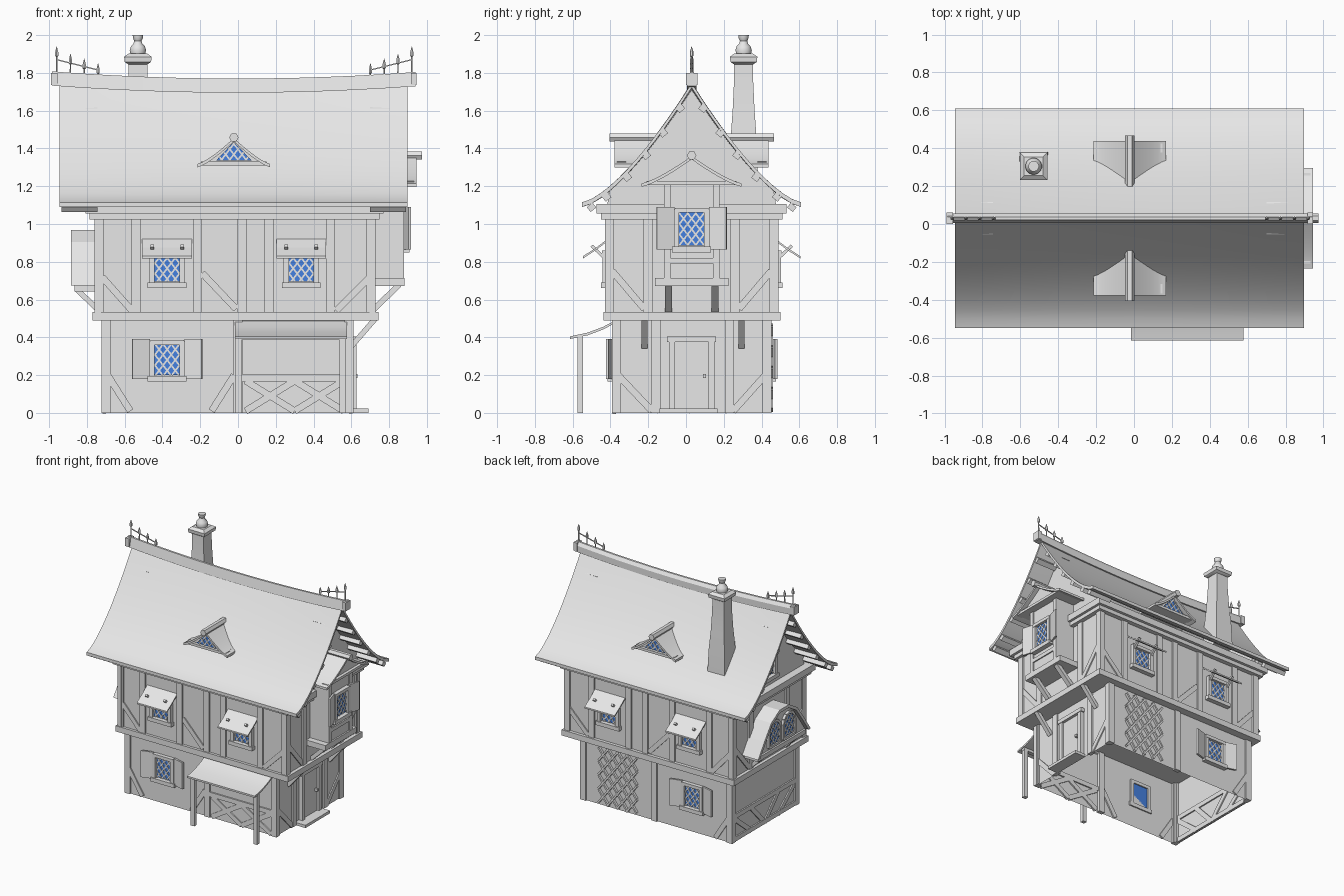
import bpy, bmesh, math
from mathutils import Matrix, Vector

if "Cube" in bpy.data.objects:
    bpy.data.objects.remove(bpy.data.objects["Cube"])


def material(name, color):
    mat = bpy.data.materials.new(name)
    mat.use_nodes = True
    mat.diffuse_color = (*color, 1)
    mat.node_tree.nodes["Principled BSDF"].inputs["Base Color"].default_value = (*color, 1)
    return mat


GREY = material("plain grey", (0.8, 0.8, 0.8))
BLUE = material("glass blue", (0.06, 0.22, 0.75))
MID = 0.03  # y of the ridge


def frame(x, y, nx, ny):
    """Wall frame: u runs right, v runs up, w runs outward."""
    n, up = Vector((nx, ny, 0)), Vector((0, 0, 1))
    return Matrix.Translation((x, y, 0)) @ Matrix((up.cross(n), up, n)).transposed().to_4x4()


WORLD = Matrix(((1, 0, 0, 0), (0, 0, 1, 0), (0, 1, 0, 0), (0, 0, 0, 1)))  # u=x, v=z, w=y


class Part:
    def __init__(self, name, mat=GREY):
        self.name, self.mat, self.bm = name, mat, bmesh.new()

    def rings(self, rings, caps=True):
        rows = [[self.bm.verts.new(p) for p in ring] for ring in rings]
        n = len(rows[0])
        for a, b in zip(rows, rows[1:]):
            for i in range(n):
                j = (i + 1) % n
                self.bm.faces.new((a[i], a[j], b[j], b[i]))
        if caps:
            self.bm.faces.new(rows[0])
            self.bm.faces.new(rows[-1])

    def prism(self, M, poly, lo, hi, axis="w"):
        put = {"w": lambda a, b, t: (a, b, t),    # polygon in (u, v)
               "u": lambda a, b, t: (t, b, a),    # polygon in (w, v)
               "v": lambda a, b, t: (a, t, b)}[axis]  # polygon in (u, w)
        self.rings([[M @ Vector(put(a, b, t)) for a, b in poly] for t in (lo, hi)])

    def box(self, M, u0, u1, v0, v1, w0, w1):
        self.prism(M, [(u0, v0), (u1, v0), (u1, v1), (u0, v1)], w0, w1)

    def beam(self, M, a, b, width, lo, hi, axis="w"):
        a, b = Vector(a), Vector(b)
        d = (b - a).normalized() * width / 2
        s = Vector((-d.y, d.x))
        self.prism(M, [a + s, a - s, b - s, b + s], lo, hi, axis)

    def loft(self, x, y, sections, n):
        k = 1 / math.cos(math.pi / n) if n == 4 else 1
        self.rings([[(x + r * k * math.cos((i + .5) * math.tau / n),
                      y + r * k * math.sin((i + .5) * math.tau / n), z) for i in range(n)]
                    for z, r in sections])

    def lattice(self, M, poly, pitch, width, lo, hi):
        """Diagonal bars clipped to a convex counter-clockwise outline."""
        pts = [Vector(p) for p in poly]
        c = sum(pts, Vector((0, 0))) / len(pts)
        for slope in (-1.3, 1.3):
            d = Vector((1, slope)).normalized()
            for k in range(-12, 13):
                p, t0, t1 = c + Vector((k * pitch, 0)), -9, 9
                for a, b in zip(pts, pts[1:] + pts[:1]):
                    n = Vector((a.y - b.y, b.x - a.x))
                    t = -n.dot(p - a) / n.dot(d)
                    t0, t1 = (max(t0, t), t1) if n.dot(d) > 0 else (t0, min(t1, t))
                if t1 - t0 > .015:
                    self.beam(M, p + d * t0, p + d * t1, width, lo, hi)

    def done(self, smooth=False):
        bmesh.ops.recalc_face_normals(self.bm, faces=self.bm.faces)
        mesh = bpy.data.meshes.new(self.name)
        self.bm.to_mesh(mesh)
        obj = bpy.data.objects.new(self.name, mesh)
        mesh.materials.append(self.mat)
        bpy.context.collection.objects.link(obj)
        if smooth:
            bpy.ops.object.select_all(action="DESELECT")
            obj.select_set(True)
            bpy.context.view_layer.objects.active = obj
            bpy.ops.object.shade_smooth_by_angle(angle=math.radians(35))
        return obj


def flare(half, z0, z1, power, c=0, steps=8, drop=0):
    """Concave gable outline from left eave over the ridge to right eave."""
    ds = [half * i / steps for i in range(-steps, steps + 1)]
    return [(c + d, z0 + (z1 - z0) * (1 - abs(d) / half) ** power - drop) for d in ds]


# Wall frames: lower storey then upper storey
LF, LB, LR, LL = frame(0, -.38, 0, -1), frame(0, .44, 0, 1), frame(.598, 0, 1, 0), frame(-.708, 0, -1, 0)
UF, UB, UR, UL = frame(0, -.415, 0, -1), frame(0, .475, 0, 1), frame(.715, 0, 1, 0), frame(-.745, 0, -1, 0)

# Walls, open underneath
lower = Part("lower_walls")
lower.rings([[(-.708, -.38, z), (.598, -.38, z), (.598, .44, z), (-.708, .44, z)] for z in (0, .5)], caps=False)
lower.done()
upper = Part("upper_walls")
upper.box(WORLD, -.745, .715, .5, 1.05, -.415, .475)
upper.done()
slabs = Part("floor_beams")
slabs.box(WORLD, -.77, .743, .49, .535, -.436, .5)
slabs.box(WORLD, -.785, .75, 1.025, 1.06, -.45, .51)
slabs.box(WORLD, -.807, .77, 1.055, 1.105, -.473, .532)
slabs.done()

# Gable walls under the roof
gables = Part("gable_walls")
for x in (-.745, .685):
    wall = [p for p in flare(.58, 1.11, 1.75, 1.45, MID, 16, .02) if abs(p[0] - MID) < .47]
    gables.prism(UR, [(-.42, 1.08)] + wall + [(.48, 1.08)], x - .715, x - .685)
gables.done()

# Main roof with sagging ridge
sag = lambda x: 1.75 - .035 * (1 - (x / .95) ** 2)
xs = [-.944 + 1.841 * i / 12 for i in range(13)]
roof = Part("main_roof")
sheet = []
for x in xs:
    top = flare(.58, 1.115, sag(x), 1.45, MID, 12)
    sheet.append([(x, y, z) for y, z in top] + [(x, y, z - .025) for y, z in reversed(top)])
roof.rings(sheet)
roof.done(True)

ridge = Part("ridge_beam")
cap = [(-.025, -.02), (.025, -.02), (.025, .03), (.008, .055), (-.008, .055)]
ridge.rings([[(x, MID + a, sag(x) + b) for a, b in cap] for x in [-.985 + 1.925 * i / 12 for i in range(13)]])
for x0, x1 in ((-.99, -.955), (.915, .945)):
    ridge.box(WORLD, x0, x1, 1.735, 1.8, 0, .06)
ridge.done()

# Purlins showing under the gable overhangs
purlins = Part("purlins")
for side in (-1, 1):
    for d in (.06, .15, .24, .34, .45, .53):
        z = 1.115 + .635 * (1 - d / .58) ** 1.45 - .045
        y = MID + side * d
        for x in (-.935, .7):
            purlins.beam(UR, (y - .015 * side, z + .012), (y + .015 * side, z - .012), .032, x - .715, x - .525)
purlins.done()

# Ridge ironwork
iron = Part("ridge_finials")
for side in (-1, 1):
    for i, top in enumerate((1.94, 1.90, 1.875, 1.85)):
        x = -.02 + side * (.94 - .073 * i)
        iron.loft(x, MID, [(1.77, .005), (top - .055, .004), (top - .05, .01), (top - .03, .01), (top, .001)], 6)
    iron.beam(WORLD, (-.02 + side * .94, 1.87), (-.02 + side * .72, 1.815), .006, MID - .003, MID + .003)
iron.done()

# Chimney with pot
chimney = Part("chimney")
chimney.loft(-.53, .305, [(1.25, .076), (1.45, .069), (1.6, .058), (1.75, .051), (1.85, .05)], 4)
chimney.loft(-.53, .305, [(1.845, .05), (1.858, .07), (1.885, .073), (1.902, .05)], 4)
chimney.loft(-.53, .305, [(1.9, .04), (1.92, .044), (1.94, .038), (1.955, .024), (1.97, .02), (1.985, .027), (2, .028)], 16)
chimney.done(True)

glass, bars = Part("window_glass", BLUE), Part("window_lattice")
frames, shutters, awnings = Part("window_frames"), Part("shutters"), Part("window_awnings")


def pane(M, poly, w=0.0):
    glass.prism(M, poly, w, w + .008)
    bars.lattice(M, poly, .043, .009, w + .006, w + .013)


def window(M, u, v0, v1, half=.068, w=0.0, shut=False, awning=False):
    pane(M, [(u - half, v0), (u + half, v0), (u + half, v1), (u - half, v1)], w)
    for s in (-1, 1):
        e = u + s * (half + .012)
        frames.box(M, e - .014, e + .014, v0 - .01, v1 + .02, w - .01, w + .028)
        if shut:  # shutters swung slightly off the wall
            a, b = Vector((e + s * .014, w + .012)), Vector((e + s * .105, w + .038))
            shutters.beam(M, a, b, .014, v0 - .02, v1 + .03, "v")
        if awning:
            awnings.beam(M, (0, v1 - .03), (.085, v1 + .05), .016, e - .009, e + .009, "u")
    frames.box(M, u - half - .035, u + half + .035, v0 - .035, v0 - .005, w - .01, w + .036)
    frames.box(M, u - half - .02, u + half + .02, v1, v1 + .025, w - .01, w + .03)
    if awning:
        cloth = [(-.005, .925), (.06, .875), (.13, .83)]
        awnings.prism(M, cloth + [(a, b - .012) for a, b in reversed(cloth)], u - .132, u + .132, "u")


for M, s in ((UF, 1), (UB, -1)):
    for x in (-.375, .335):
        window(M, s * x, .695, .835, awning=True)
for M, s in ((LF, 1), (LB, -1)):
    window(M, s * -.375, .2, .36, shut=True)
window(UR, MID, .885, 1.06, w=.157, shut=True)
window(UL, -MID, 1.19, 1.3, half=.05)

# Timber framing
timber = Part("timber_frame")


def framing(M, u0, u1, v0, v1, posts, braces=(), rail=None):
    for u in [u0 + .02, u1 - .02] + list(posts):
        timber.box(M, u - .024, u + .024, v0, v1, -.02, .012)
    for a, b in braces:
        timber.beam(M, a, b, .036, -.01, .009)
    for r in rail or ():
        timber.box(M, r[0], r[1], r[2] - .018, r[2] + .018, -.01, .011)


for M, s in ((UF, 1), (UB, -1)):
    a, b = sorted((s * -.755, s * .725))
    framing(M, a, b, .53, 1.04, [s * x for x in (-.54, -.215, .02, .165, .49)],
            [((s * -.72, .72), (s * -.56, .54)), ((s * -.19, .74), (s * -.01, .55)), ((s * .7, .72), (s * .52, .54))])
for M in (UR, UL):
    s = 1 if M is UR else -1
    a, b = sorted((s * -.425, s * .485))
    framing(M, a, b, .53, 1.04, [s * -.2, s * .26],
            [((s * -.39, .75), (s * -.22, .55)), ((s * .45, .75), (s * .28, .55))])
framing(LF, -.718, .608, 0, .5, [.0], [((-.69, .2), (-.57, .01)), ((-.02, .2), (-.14, .01)), ((.04, .17), (.3, .01)),
        ((.56, .17), (.3, .01)), ((.04, .01), (.3, .17)), ((.56, .01), (.3, .17))], [(.0, .6, .185)])
framing(LB, -.608, .718, 0, .5, [.035], [((.69, .2), (.57, .01))])
framing(LR, -.388, .448, 0, .5, [-.16, .23], [((-.36, .2), (-.18, .01)), ((.42, .2), (.25, .01))])
framing(LL, -.448, .388, 0, .5, [], [((-.42, .19), (-.2, .01)), ((.36, .19), (.14, .01)), ((-.2, .19), (-.03, .01)),
        ((.14, .19), (-.03, .01))], [(-.44, .38, .2), (-.44, .38, .02)])
for u in (-.22, .295):  # braces under the overhang
    timber.beam(LR, (0, .35), (.13, .5), .028, u - .016, u + .016, "u")
timber.done()

# Trellis on the back wall
trellis = Part("trellis")
trellis.lattice(LB, [(-.45, .01), (-.115, .01), (-.115, .47), (-.45, .47)], .085, .014, .002, .02)
trellis.done()

# Door and step
door = Part("door")
door.box(LR, -.06, .12, .02, .375, 0, .012)
for u in (-.075, .135):
    door.box(LR, u - .016, u + .016, 0, .39, 0, .03)
door.box(LR, -.1, .16, .375, .405, 0, .034)
door.box(LR, .09, .105, .185, .205, 0, .035)
door.box(LR, -.14, .167, 0, .022, 0, .092)
door.done()

# Porch roof and posts
porch = Part("porch")
curve = [(-.01, .492), (.06, .455), (.14, .425), (.235, .405)]
porch.prism(LF, curve + [(a, b - .014) for a, b in reversed(curve)], -.015, .578, "u")
porch.box(LF, -.01, .572, .385, .41, .165, .195)
for u in (.003, .553):
    porch.box(LF, u - .016, u + .016, 0, .4, .165, .195)
porch.done(True)


# Small flared gable roofs: dormers and oriel
def small_roof(part, M, c, half, z0, z1, w0, w1):
    top = flare(half, z0, z1, 1.3, c)
    part.prism(M, top + [(a, b - .018) for a, b in reversed(top)], w0, w1)
    roll = [(c + .025 * math.cos(k * math.pi / 3), z1 + .003 + .025 * math.sin(k * math.pi / 3)) for k in range(6)]
    part.prism(M, roll, w0, w1 + .028)
    part.prism(M, [(c - half * .85, z0 - .005)] + flare(half * .85, z0 + .012, z1 - .015, 1.3, c) +
               [(c + half * .85, z0 - .005)], w0, w1 - .035)
    part.box(M, c - half * .9, c + half * .9, z0 - .008, z0 + .012, w1 - .06, w1 - .012)


dormers = Part("dormers")
for ny in (-1, 1):
    M, c = frame(0, MID, 0, ny), ny * .022
    small_roof(dormers, M, c, .192, 1.318, 1.455, .1, .408)
    pane(M, [(c - .095, 1.335), (c + .095, 1.335), (c, 1.435)], .374)
dormers.done(True)

oriel = Part("oriel")
oriel.box(UR, MID - .14, MID + .14, .7, 1.22, 0, .155)
oriel.box(UR, MID - .195, MID + .195, .672, .715, 0, .167)
for s in (-1, 1):
    u = MID + s * .13
    oriel.box(UR, u - .017, u + .017, .71, 1.215, .0, .165)
    u = MID + s * .123
    oriel.beam(UR, (0, .545), (.14, .68), .03, u - .018, u + .018, "u")
oriel.box(UR, MID - .14, MID + .14, .79, .82, .1, .164)
small_roof(oriel, UR, MID, .265, 1.215, 1.36, -.02, .23)
oriel.done(True)

# Hooded bay on the left side
bay = Part("hooded_bay")
slope = [(.33, .675), (.25, .79), (.165, .905), (.06, .968)]
outline = [(-MID - a, b) for a, b in slope] + [(-MID + a, b) for a, b in reversed(slope)]
inner = [(-MID + (a + MID) * .92, .675 + (b - .675) * .92) for a, b in outline]
bay.prism(UL, outline + inner[::-1], -.01, .14)
bay.prism(UL, inner, 0, .105)
bay.box(UL, -MID - .3, -MID + .3, .642, .676, 0, .12)
for s in (-1, 1):
    u = -MID + s * .09
    arch = [(u + .072 * math.cos(k * math.pi / 6), .815 + .075 * math.sin(k * math.pi / 6)) for k in range(7)]
    ring = [(u - .072, .7), (u + .072, .7)] + arch
    pane(UL, ring, .105)
    for a, b in zip(ring, ring[1:] + ring[:1]):
        bay.beam(UL, a, b, .018, .1, .125)
    bay.beam(UL, (0, .55), (.11, .655), .028, u + s * .12 - .016, u + s * .12 + .016, "u")
bay.done()

for part in (glass, bars, frames, shutters, awnings):
    part.done()
